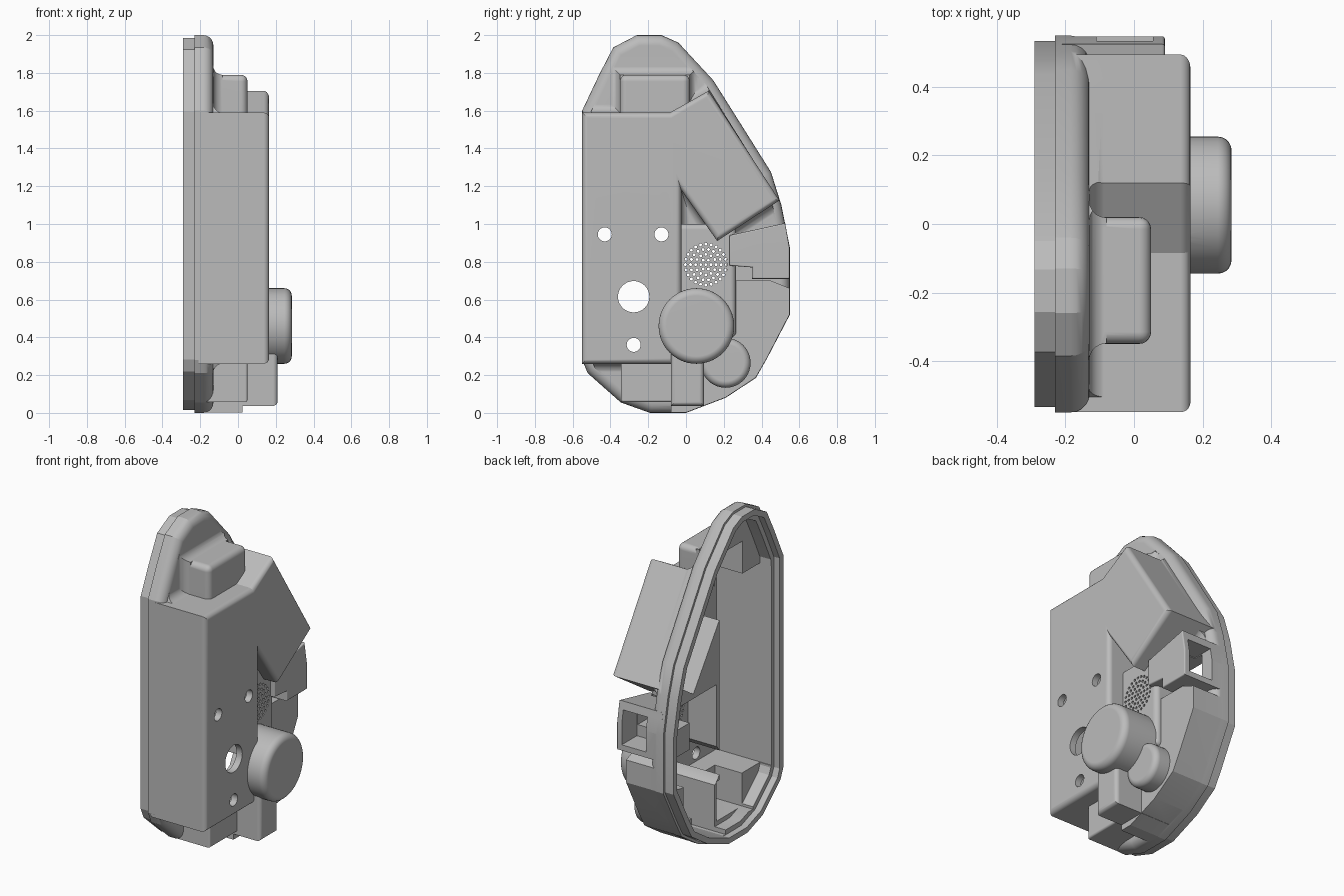
import bpy, bmesh, math
from mathutils import Vector

cube = bpy.data.objects.get("Cube")
if cube:
    bpy.data.objects.remove(cube, do_unlink=True)

WALL = 0.05     # side walls
SKIN = 0.04     # outer face thickness

grey = bpy.data.materials.new("plain grey")
grey.use_nodes = True
grey.diffuse_color = (0.5, 0.5, 0.5, 1)
bsdf = grey.node_tree.nodes["Principled BSDF"]
bsdf.inputs["Base Color"].default_value = (0.5, 0.5, 0.5, 1)
bsdf.inputs["Roughness"].default_value = 0.6


def inset(points, d):
    """Move every side of a (y, z) outline inwards by d."""
    pts = [Vector(p) for p in points]
    n = len(pts)
    area = sum(pts[i].x * pts[(i + 1) % n].y - pts[(i + 1) % n].x * pts[i].y for i in range(n))
    if area < 0:
        pts.reverse()
    result = []
    for i in range(n):
        a = (pts[i] - pts[i - 1]).normalized()
        b = (pts[(i + 1) % n] - pts[i]).normalized()
        na, nb = Vector((-a.y, a.x)), Vector((-b.y, b.x))
        result.append(pts[i] + (na + nb) * (d / (1 + na.dot(nb))))
    return result


def circle(y, z, r, n):
    return [(y + r * math.cos(math.tau * i / n), z + r * math.sin(math.tau * i / n)) for i in range(n)]


def box(y0, z0, y1, z1):
    return [(y0, z0), (y1, z0), (y1, z1), (y0, z1)]


def add_loft(bm, sections):
    """Skin a list of (x, outline) sections and cap both ends."""
    rings = [[bm.verts.new((x, p[0], p[1])) for p in pts] for x, pts in sections]
    n = len(rings[0])
    for low, high in zip(rings, rings[1:]):
        for i in range(n):
            j = (i + 1) % n
            bm.faces.new((low[i], low[j], high[j], high[i]))
    bm.faces.new(rings[0][::-1])
    bm.faces.new(rings[-1])
    bmesh.ops.recalc_face_normals(bm, faces=bm.faces)


def to_object(bm, name):
    bmesh.ops.recalc_face_normals(bm, faces=bm.faces)
    mesh = bpy.data.meshes.new(name)
    bm.to_mesh(mesh)
    bm.free()
    mesh.materials.append(grey)
    obj = bpy.data.objects.new(name, mesh)
    bpy.context.collection.objects.link(obj)
    return obj


def prism(name, points, x0, x1, bevel=0.0, corners=False):
    """Extrude an outline along x and round its outer rim, and its corners if asked."""
    bm = bmesh.new()
    add_loft(bm, [(x0, points), (x1, points)])
    if bevel:
        edges = [e for e in bm.edges
                 if all(abs(v.co.x - x1) < 1e-5 for v in e.verts)
                 or (corners and abs(e.verts[0].co.x - e.verts[1].co.x) > 1e-4)]
        bmesh.ops.bevel(bm, geom=edges, offset=bevel, segments=5, profile=0.5,
                        affect='EDGES', clamp_overlap=True)
    return to_object(bm, name)


def fillet_skirt(name, points, x0, r):
    """Concave fillet around the foot of a raised part."""
    sections = [(x0 - 0.03, inset(points, -r))]
    for i in range(6):
        t = math.pi / 2 * i / 5
        sections.append((x0 + r * (1 - math.cos(t)), inset(points, 0.001 - r * (1 - math.sin(t)))))
    bm = bmesh.new()
    add_loft(bm, sections)
    return to_object(bm, name)


def combine(target, other, operation):
    mod = target.modifiers.new("combine", 'BOOLEAN')
    mod.operation = operation
    mod.solver = 'EXACT'
    mod.object = other
    bpy.context.view_layer.objects.active = target
    bpy.ops.object.modifier_apply(modifier=mod.name)
    bpy.data.objects.remove(other, do_unlink=True)


# Egg-shaped outline of the base
outline = [(-0.55, 1.60), (-0.46, 1.79), (-0.385, 1.935), (-0.26, 2.0), (-0.13, 2.0),
           (-0.04, 1.96), (0.145, 1.76), (0.45, 1.275), (0.505, 1.10), (0.55, 0.875),
           (0.55, 0.52), (0.43, 0.29), (0.37, 0.185), (0.21, 0.08), (0, 0),
           (-0.19, 0), (-0.345, 0.055), (-0.52, 0.21), (-0.55, 0.28)]

# Tall main block with the slanted head
main_block = [(-0.5495, 0.26), (-0.025, 0.26), (-0.025, 1.18), (0.165, 0.91),
              (0.495, 1.125), (0.12, 1.705), (-0.085, 1.59), (-0.5495, 1.59)]

connector = [(0.23, 0.78), (0.35, 0.77), (0.35, 0.71), (0.548, 0.71),
             (0.548, 0.875), (0.525, 1.005), (0.23, 0.94)]

# Deep lower back corner that follows the outline
lower_bulge = [(-0.08, 0.002), (0, 0.002), (0.21, 0.082), (0.369, 0.187), (0.428, 0.29),
               (0.548, 0.521), (0.548, 0.66), (0.45, 0.7), (-0.08, 0.7)]

top_tab = box(-0.35, 1.45, 0.02, 1.79)

# name, outline, outer x, rim bevel, round the corners
parts = [
    ("main_block", main_block, 0.165, 0.03, False),
    ("top_tab", top_tab, 0.05, 0.035, True),
    ("bottom_box", box(-0.345, 0.057, 0.0, 0.4), 0.05, 0.012, False),
    ("lower_bulge", lower_bulge, 0.025, 0, False),
    ("foot_box", box(-0.08, 0.037, 0.095, 0.45), 0.21, 0.025, False),
    ("speaker_panel", box(-0.1, 0.4, 0.265, 1.0), 0.06, 0.03, True),
    ("connector", connector, 0.09, 0.008, False),
    ("small_knob", circle(0.21, 0.265, 0.132, 40), 0.13, 0.035, False),
    ("large_knob", circle(0.055, 0.46, 0.2, 56), 0.285, 0.04, False),
]

# Outer skin: base, sealing lip, fillets and raised parts
shell = prism("housing_shell", outline, -0.23, -0.13, 0.055)
combine(shell, prism("lip", inset(outline, 0.015), -0.29, -0.2), 'UNION')
for name, points in (("main_fillet", main_block), ("tab_fillet", top_tab)):
    skirt = fillet_skirt(name, points, -0.131, 0.05)
    combine(skirt, prism("trim", inset(outline, 0.045), -0.3, 0.0), 'INTERSECT')
    combine(shell, skirt, 'UNION')
for name, points, x1, bevel, corners in parts:
    combine(shell, prism(name, points, -0.21, x1, bevel, corners), 'UNION')

# Hollow inside, following the outer parts
combine(shell, prism("lip_cut", inset(outline, 0.05), -0.4, -0.25), 'DIFFERENCE')
combine(shell, prism("base_cut", inset(outline, 0.08), -0.4, -0.175), 'DIFFERENCE')
for name, points, x1, bevel, corners in parts:
    if name == "connector":
        inner = box(0.2, 0.815, 0.46, 0.95)
    else:
        inner = [(max(y, -0.475), z) for y, z in inset(points, WALL)]
    combine(shell, prism(name + "_cut", inner, -0.27, x1 - SKIN), 'DIFFERENCE')

# Square socket opening at the back
combine(shell, prism("socket_cut", box(0.4, 0.745, 0.65, 0.955), -0.11, 0.055), 'DIFFERENCE')

# Round holes in the main face
for y, z, r in [(-0.43, 0.945, 0.037), (-0.13, 0.945, 0.037),
                (-0.277, 0.615, 0.083), (-0.277, 0.36, 0.037)]:
    combine(shell, prism("hole_cut", circle(y, z, r, 32), 0.0, 0.3), 'DIFFERENCE')

# Speaker perforation in concentric rings
bm = bmesh.new()
for ring in range(5):
    count = max(1, ring * 6)
    for y, z in circle(0.105, 0.785, ring * 0.027, count):
        hole = circle(y, z, 0.008, 8)
        add_loft(bm, [(-0.02, hole), (0.1, hole)])
combine(shell, to_object(bm, "speaker_cut"), 'DIFFERENCE')

# Smooth rounded rims, sharp corners
bpy.ops.object.select_all(action='DESELECT')
shell.select_set(True)
bpy.context.view_layer.objects.active = shell
bpy.ops.object.shade_smooth_by_angle(angle=math.radians(20))
weighted = shell.modifiers.new("weighted normals", 'WEIGHTED_NORMAL')
weighted.keep_sharp = True
